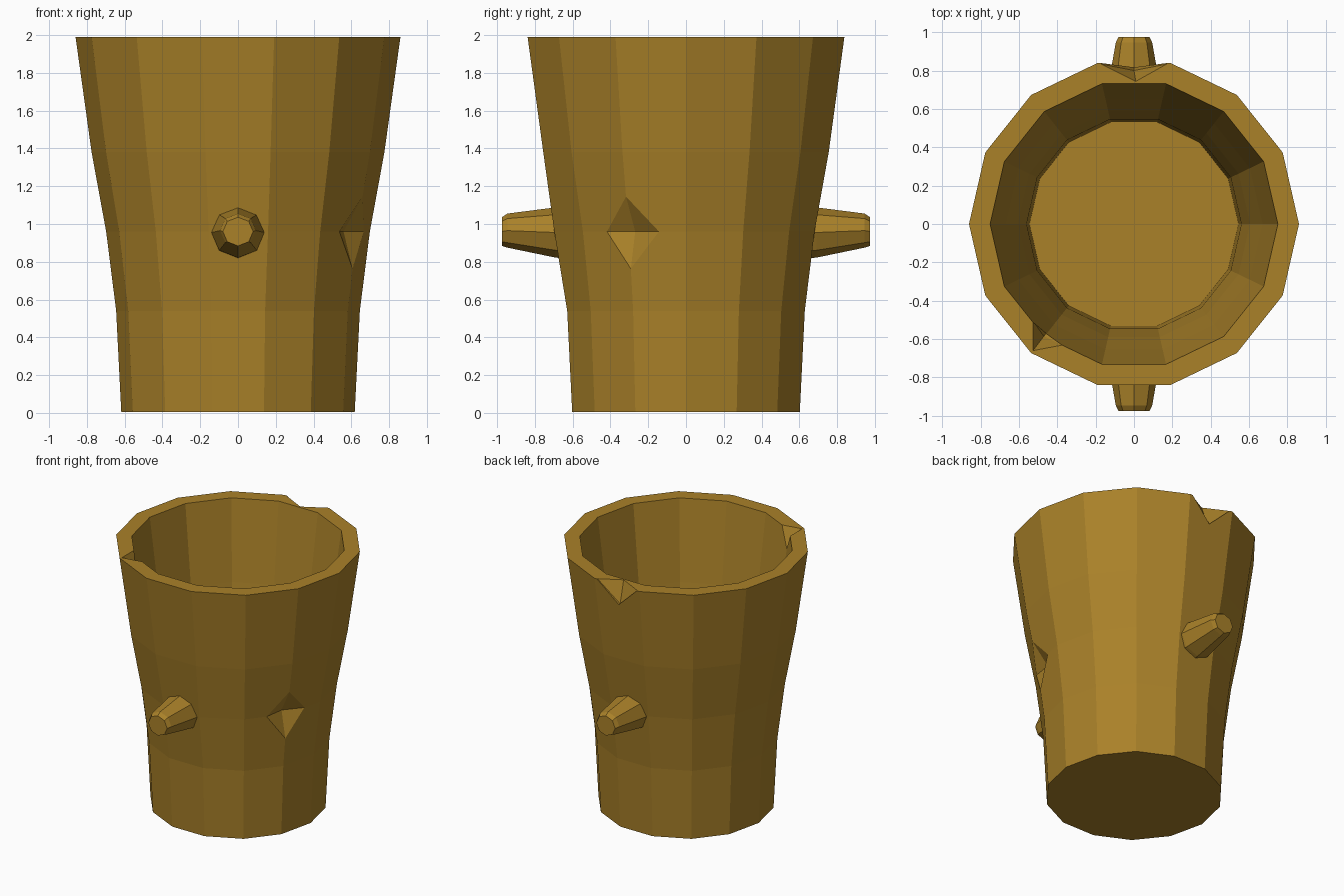
import bpy, bmesh, math
from mathutils import Vector

if "Cube" in bpy.data.objects:
    bpy.data.objects.remove(bpy.data.objects["Cube"])

SIDES = 14
wood = bpy.data.materials.new("ochre wood")
wood.diffuse_color = (0.40, 0.22, 0.022, 1)
wood.use_nodes = True
wood.node_tree.nodes["Principled BSDF"].inputs["Base Color"].default_value = wood.diffuse_color


def make_object(name, bm):
    bmesh.ops.recalc_face_normals(bm, faces=bm.faces)
    mesh = bpy.data.meshes.new(name)
    bm.to_mesh(mesh)
    bm.free()
    mesh.materials.append(wood)
    obj = bpy.data.objects.new(name, mesh)
    bpy.context.collection.objects.link(obj)
    return obj


def loft(bm, rings):
    """Skin a list of point rings and cap both ends."""
    loops = [[bm.verts.new(p) for p in ring] for ring in rings]
    for a, b in zip(loops, loops[1:]):
        n = len(a)
        for i in range(n):
            j = (i + 1) % n
            bm.faces.new((a[i], a[j], b[j], b[i]))
    bm.faces.new(loops[0])
    bm.faces.new(loops[-1])
    return loops


def on_corner(k, r, z):
    a = math.tau * k / SIDES
    return Vector((r * math.cos(a), r * math.sin(a), z))


# Bucket: outer wall, rim, inner wall and floor in one lathe profile
profile = [(0.618, 0.005), (0.645, 0.54), (0.698, 0.96), (0.775, 1.38), (0.86, 1.99),
           (0.75, 1.99), (0.67, 1.38), (0.605, 0.96), (0.56, 0.54), (0.545, 0.12)]
bm = bmesh.new()
loops = loft(bm, [[on_corner(k, r, z) for k in range(SIDES)] for r, z in profile])
loops[2][11].co = on_corner(11, 0.715, 0.96)   # raised grain ridge beside the front peg
bucket = make_object("bucket", bm)


# Chips and dents, cut with convex wedges
def chip(name, points):
    bm = bmesh.new()
    for p in points:
        bm.verts.new(p)
    bmesh.ops.convex_hull(bm, input=bm.verts)
    cutter = make_object(name, bm)
    cutter.hide_render = True
    cutter.hide_set(True)
    mod = bucket.modifiers.new(name, 'BOOLEAN')
    mod.operation = 'DIFFERENCE'
    mod.solver = 'EXACT'
    mod.object = cutter


chip("back_rim_chip_cutter", [(-0.18, 0.835, 2.0), (0.18, 0.835, 2.0), (0, 0.80, 1.83),
                              (0.01, 0.74, 2.0), (0, 0.95, 1.83),
                              (-0.18, 0.95, 2.0), (0.18, 0.95, 2.0)])
chip("inner_rim_chip_cutter", [(-0.53, -0.665, 2.0), (-0.53, -0.50, 2.0),
                               (-0.37, -0.635, 2.0), (-0.47, -0.585, 1.85),
                               (-0.40, -0.50, 2.0), (-0.42, -0.53, 1.85)])
chip("side_dent_cutter", [on_corner(13, 0.735, 1.15), on_corner(13, 0.674, 0.76),
                          on_corner(13, 0.62, 0.96), on_corner(13, 0.76, 0.96),
                          (0.53, -0.465, 0.96), (0.685, -0.12, 0.96)])

# Handle pegs: tapered octagons at front and back
for name, s in (("front_peg", -1), ("back_peg", 1)):
    bm = bmesh.new()
    rings = []
    for r, y, z in ((0.145, 0.62, 0.955), (0.14, 0.69, 0.955), (0.095, 0.945, 0.965), (0.08, 0.975, 0.96)):
        rings.append([(r * math.cos(math.tau * i / 8), s * y, z + r * math.sin(math.tau * i / 8) * 0.95)
                      for i in range(8)])
    loft(bm, rings)
    make_object(name, bm)
